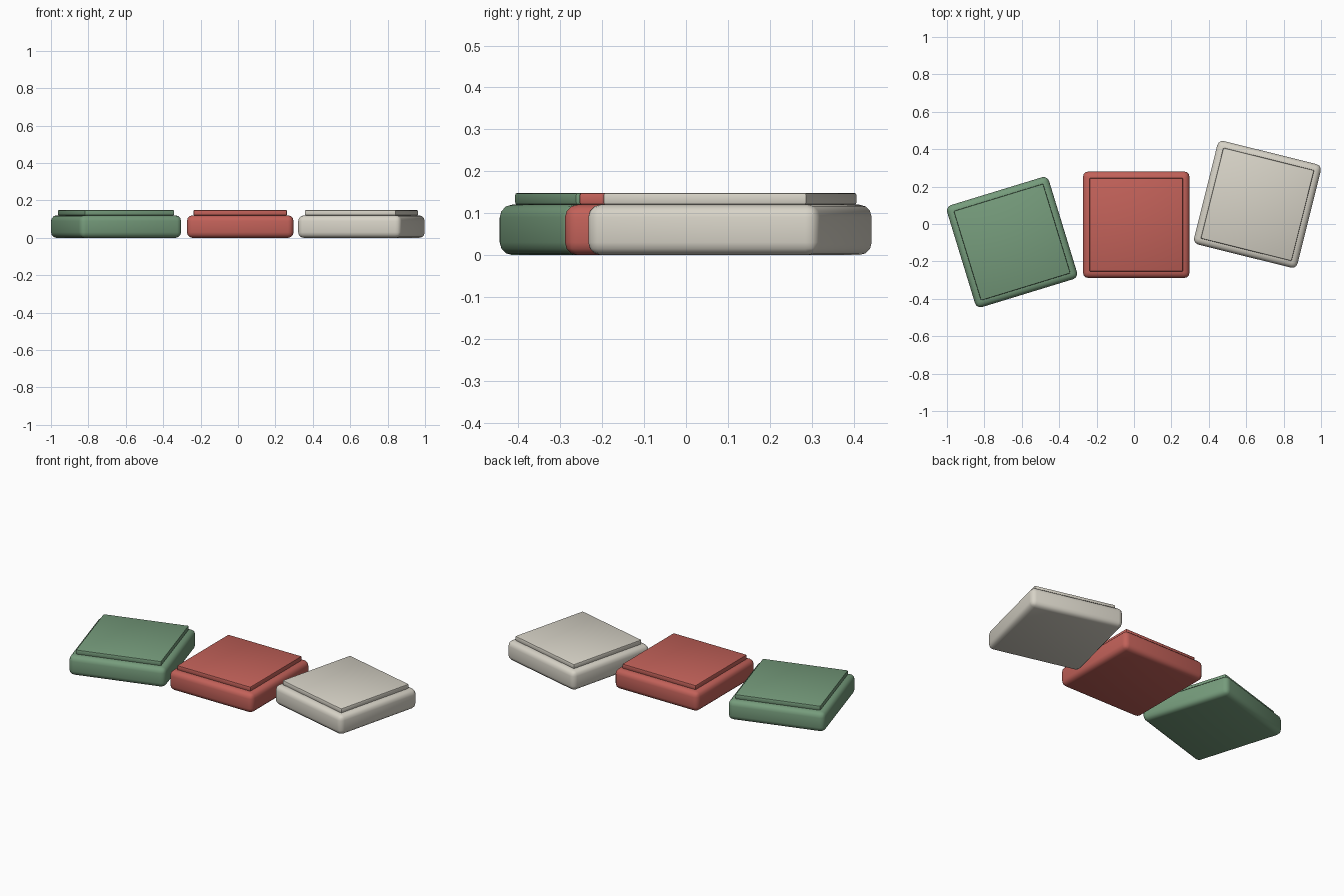
import bpy
from math import radians

cube = bpy.data.objects.get("Cube")
if cube:
    bpy.data.objects.remove(cube, do_unlink=True)


def material(name, rgb):
    mat = bpy.data.materials.new(name)
    mat.use_nodes = True
    color = (*rgb, 1.0)
    mat.diffuse_color = color
    mat.node_tree.nodes["Principled BSDF"].inputs["Base Color"].default_value = color
    return mat


def rounded_slab(name, center, size, bottom, top, angle, radius, segments, mat):
    bpy.ops.mesh.primitive_cube_add(
        size=1, location=(*center, (bottom + top) / 2), rotation=(0, 0, radians(angle)))
    slab = bpy.context.object
    slab.name = name
    slab.scale = (size, size, top - bottom)
    bpy.ops.object.transform_apply(location=False, rotation=False, scale=True)
    bevel = slab.modifiers.new("rounded_edges", "BEVEL")
    bevel.width = radius
    bevel.segments = segments
    bevel.limit_method = "ANGLE"
    bpy.ops.object.modifier_apply(modifier=bevel.name)
    slab.data.materials.append(mat)
    bpy.ops.object.shade_smooth_by_angle(angle=radians(40))
    return slab


# Three square tiles: colour, centre and turn about z
tiles = [
    ("green", (0.18, 0.33, 0.20), (-0.652, -0.097), 17),
    ("red", (0.54, 0.12, 0.10), (0.012, -0.004), 0),
    ("ivory", (0.68, 0.65, 0.57), (0.660, 0.105), -14),
]

for color_name, rgb, center, angle in tiles:
    mat = material(color_name, rgb)
    # Thick rounded base with a thin raised plate on top
    rounded_slab(color_name + "_tile_base", center, 0.57, 0, 0.12, angle, 0.03, 3, mat)
    rounded_slab(color_name + "_tile_plate", center, 0.50, 0.12, 0.148, angle, 0.005, 2, mat)
